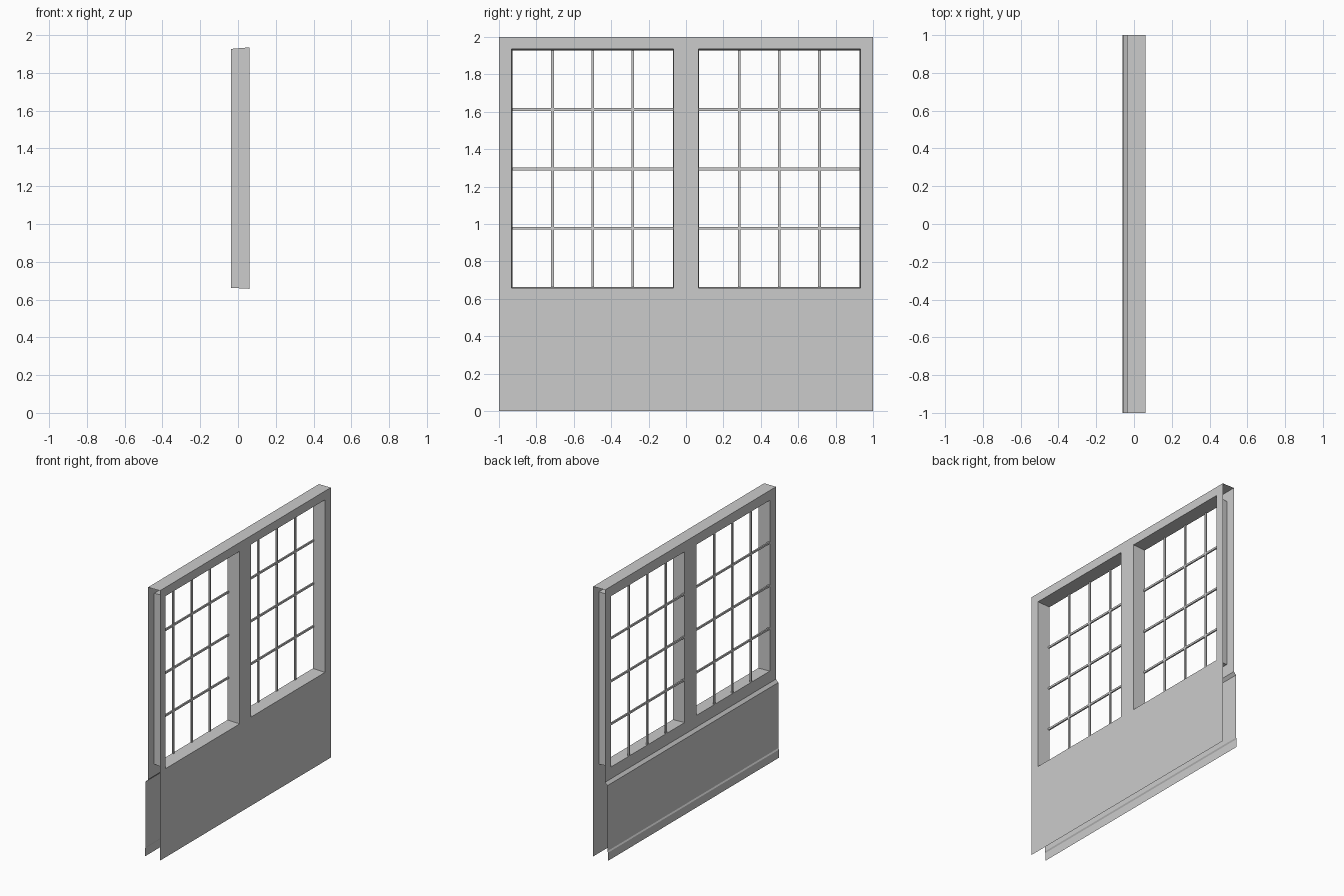
import bpy, bmesh

if "Cube" in bpy.data.objects:
    bpy.data.objects.remove(bpy.data.objects["Cube"])

Z_LEDGE = 0.575
X_FRONT, X_BACK = 0.06, -0.037


def finish(bm, name):
    bmesh.ops.remove_doubles(bm, verts=bm.verts, dist=0.0004)
    bmesh.ops.recalc_face_normals(bm, faces=bm.faces)
    mesh = bpy.data.meshes.new(name)
    bm.to_mesh(mesh)
    bm.free()
    obj = bpy.data.objects.new(name, mesh)
    bpy.context.collection.objects.link(obj)
    return obj


def quad(bm, pts):
    return bm.faces.new([bm.verts.new(p) for p in pts])


def sheet(bm, x, ys, zs, flip):
    """Grid of quads at one x, leaving out the two window openings."""
    for i in range(5):
        for j in range(3):
            if j == 1 and i in (1, 3):
                continue
            y0, y1, z0, z1 = ys[i], ys[i + 1], zs[j], zs[j + 1]
            pts = [(x, y0, z0), (x, y1, z0), (x, y1, z1), (x, y0, z1)]
            quad(bm, pts[::-1] if flip else pts)


# wall shell: two pierced faces, open at the ends and underside
fy, fz = [-1, -0.932, -0.066, 0.066, 0.932, 1], [0, 0.657, 1.935, 2]
by, bz = [-1, -0.928, -0.07, 0.07, 0.928, 1], [Z_LEDGE, 0.662, 1.927, 2]
bm = bmesh.new()
sheet(bm, X_FRONT, fy, fz, False)
sheet(bm, X_BACK, by, bz, True)

# splayed window reveals
for i in (1, 3):
    corners = [(i, 1), (i + 1, 1), (i + 1, 2), (i, 2)]
    f = [(X_FRONT, fy[a], fz[b]) for a, b in corners]
    b = [(X_BACK, by[a], bz[c]) for a, c in corners]
    for k in range(4):
        n = (k + 1) % 4
        quad(bm, [f[k], b[k], b[n], f[n]])

# top cap
quad(bm, [(X_BACK, -1, 2), (X_FRONT, -1, 2), (X_FRONT, 1, 2), (X_BACK, 1, 2)])

# sloping ledge, lower panel and skirting as one profile along y
profile = [(X_BACK, Z_LEDGE), (-0.056, 0.555), (-0.056, 0.07),
           (-0.062, 0.06), (-0.062, 0)]
for (x0, z0), (x1, z1) in zip(profile, profile[1:]):
    quad(bm, [(x0, -1, z0), (x0, 1, z0), (x1, 1, z1), (x1, -1, z1)])
finish(bm, "wall_shell")


def bar(name, y0, y1, z0, z1, x0=-0.037, x1=-0.026):
    bm = bmesh.new()
    bmesh.ops.create_cube(bm, size=1)
    for v in bm.verts:
        v.co.x = x1 if v.co.x > 0 else x0
        v.co.y = y1 if v.co.y > 0 else y0
        v.co.z = z1 if v.co.z > 0 else z0
    return finish(bm, name)


# glazing bars of one window, mirrored to the other
W = 0.007
bars = [bar("vertical_glazing_bar", y - W, y + W, 0.662, 1.927)
        for y in (0.284, 0.499, 0.714)]
bars += [bar("horizontal_glazing_bar", 0.07, 0.928, z - W, z + W)
         for z in (0.977, 1.294, 1.612)]
for o in bars:
    m = o.modifiers.new("Mirror", 'MIRROR')
    m.use_axis = (False, True, False)
    m.use_mirror_merge = False
